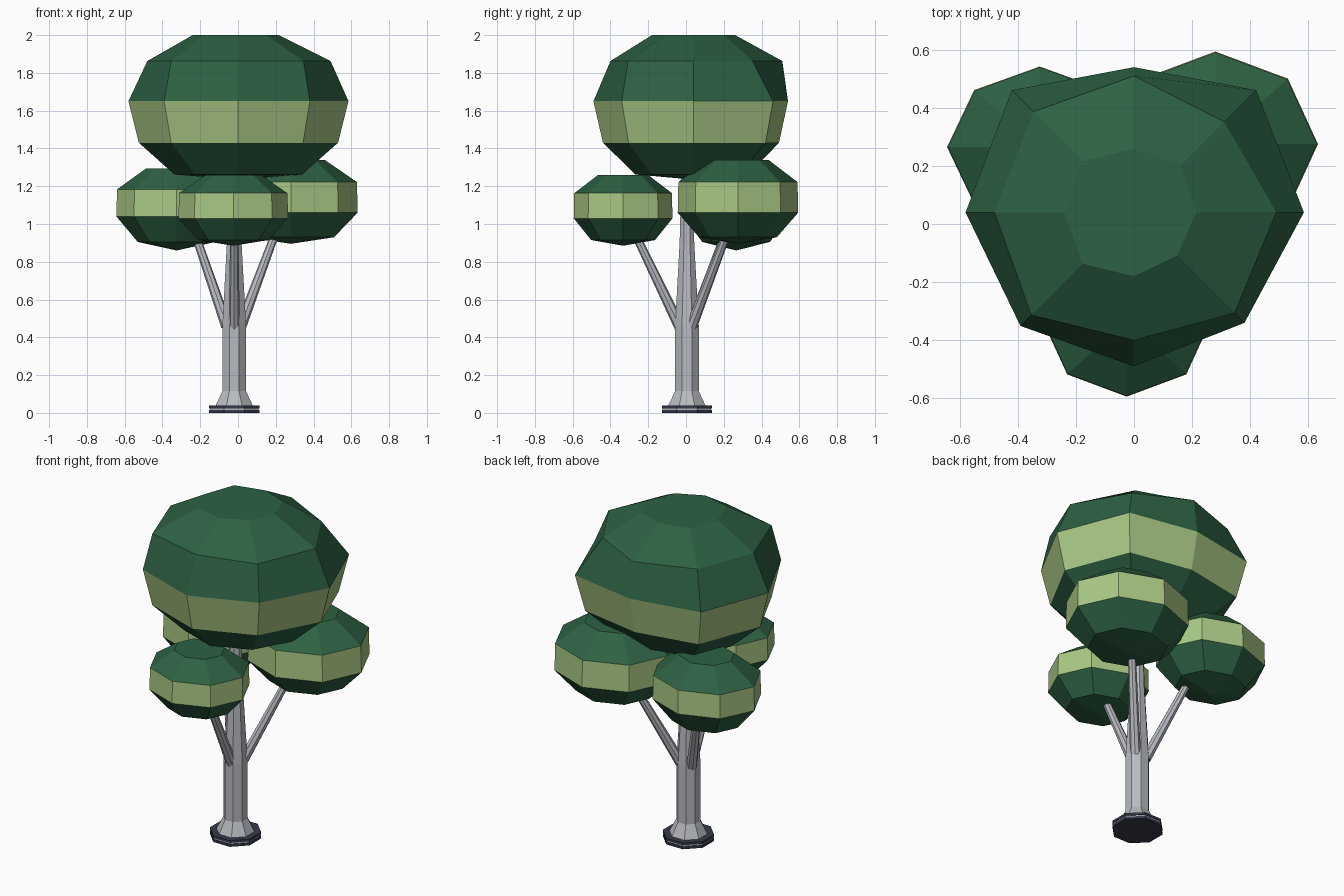
import bpy, bmesh, math
from mathutils import Vector

if "Cube" in bpy.data.objects:
    bpy.data.objects.remove(bpy.data.objects["Cube"])


def material(name, rgb):
    m = bpy.data.materials.new(name)
    lin = [(c / 255 / 12.92) if c < 11 else ((c / 255 + 0.055) / 1.055) ** 2.4 for c in rgb]
    m.diffuse_color = (*lin, 1)
    m.use_nodes = True
    m.node_tree.nodes["Principled BSDF"].inputs["Base Color"].default_value = m.diffuse_color
    return m


DARK = material("dark green", (45, 97, 67))
LIGHT = material("light green", (168, 200, 132))
BARK = material("grey bark", (184, 187, 193))
SLATE = material("dark slate", (54, 58, 74))


def loft(name, rings, mats, band=None, tip=None):
    """Skin rings of points; faces of span `band` get the second material."""
    bm = bmesh.new()
    rows = [[bm.verts.new(p) for p in r] for r in rings]
    n = len(rows[0])
    for k in range(len(rows) - 1):
        for i in range(n):
            j = (i + 1) % n
            f = bm.faces.new((rows[k][i], rows[k][j], rows[k + 1][j], rows[k + 1][i]))
            f.material_index = 1 if k == band else 0
    bm.faces.new(rows[-1])
    if tip is None:
        bm.faces.new(rows[0][::-1])
    else:
        t = bm.verts.new(tip)
        for i in range(n):
            bm.faces.new((rows[0][(i + 1) % n], rows[0][i], t))
    bmesh.ops.recalc_face_normals(bm, faces=bm.faces)
    me = bpy.data.meshes.new(name)
    bm.to_mesh(me)
    bm.free()
    for m in mats:
        me.materials.append(m)
    ob = bpy.data.objects.new(name, me)
    bpy.context.collection.objects.link(ob)
    return ob


def ring(cx, cy, z, rx, ry=None, turn=0.0, wobble=(1,) * 8):
    ry = rx if ry is None else ry
    return [(cx + rx * w * math.cos(i * math.pi / 4 + turn),
             cy + ry * w * math.sin(i * math.pi / 4 + turn), z)
            for i, w in enumerate(wobble)]


# Foot plate: dark layers with a pale groove
HALF = math.pi / 8
TX, TY = -0.02, 0.005
for name, z0, z1, r, mat in (("foot_plate", 0, 0.015, 0.144, SLATE),
                             ("foot_groove", 0.015, 0.024, 0.139, BARK),
                             ("foot_top", 0.024, 0.038, 0.144, SLATE)):
    loft(name, [ring(TX, TY, z, r, turn=HALF) for z in (z0, z1)], [mat])

# Trunk with flared root
loft("trunk", [ring(TX, TY, z, r, turn=HALF) for z, r in
               ((0.036, 0.108), (0.115, 0.068), (0.46, 0.068), (0.9, 0.042), (1.35, 0.03))], [BARK])

# Three branches reaching into the small leaf clumps
for name, a, b in (("front_branch", (-0.02, -0.03, 0.45), (-0.02, -0.28, 0.97)),
                   ("left_branch", (-0.06, 0.03, 0.46), (-0.235, 0.215, 0.97)),
                   ("right_branch", (0.015, 0.03, 0.46), (0.205, 0.225, 0.97))):
    a, b = Vector(a), Vector(b)
    q = (b - a).to_track_quat('Z', 'Y')
    loft(name, [[p + q @ Vector(c) for c in ring(0, 0, 0, r)]
                for p, r in ((a, 0.03), (b, 0.021))], [BARK])

# Small leaf clumps: centre, radii, heights from bottom tip to flat top
for name, cx, cy, rx, ry, zs in (
        ("front_clump", -0.025, -0.333, 0.293, 0.264, (0.885, 0.915, 1.03, 1.163, 1.26)),
        ("left_clump", -0.325, 0.265, 0.322, 0.28, (0.86, 0.905, 1.04, 1.183, 1.295)),
        ("right_clump", 0.28, 0.275, 0.357, 0.322, (0.895, 0.93, 1.06, 1.222, 1.34))):
    loft(name, [ring(cx, cy, z, rx * s, ry * s) for z, s in
                zip(zs[1:], (0.64, 0.99, 0.98, 0.5))],
         [DARK, LIGHT], band=1, tip=(cx, cy, zs[0]))

# Large crown, slightly uneven
WIDE = (0.585, 0.595, 0.50, 0.595, 0.58, 0.553, 0.53, 0.538)
UPPER = (0.49, 0.44, 0.47, 0.49, 0.48, 0.50, 0.44, 0.49)
TOP = (0.215, 0.23, 0.22, 0.25, 0.24, 0.25, 0.22, 0.21)
loft("crown", [ring(0, 0.04, z, s, wobble=w) for z, s, w in
               ((1.262, 0.58, WIDE), (1.43, 0.905, WIDE), (1.65, 1, WIDE),
                (1.863, 1, UPPER), (2.0, 1, TOP))],
     [DARK, LIGHT], band=1, tip=(0, 0.04, 1.235))
